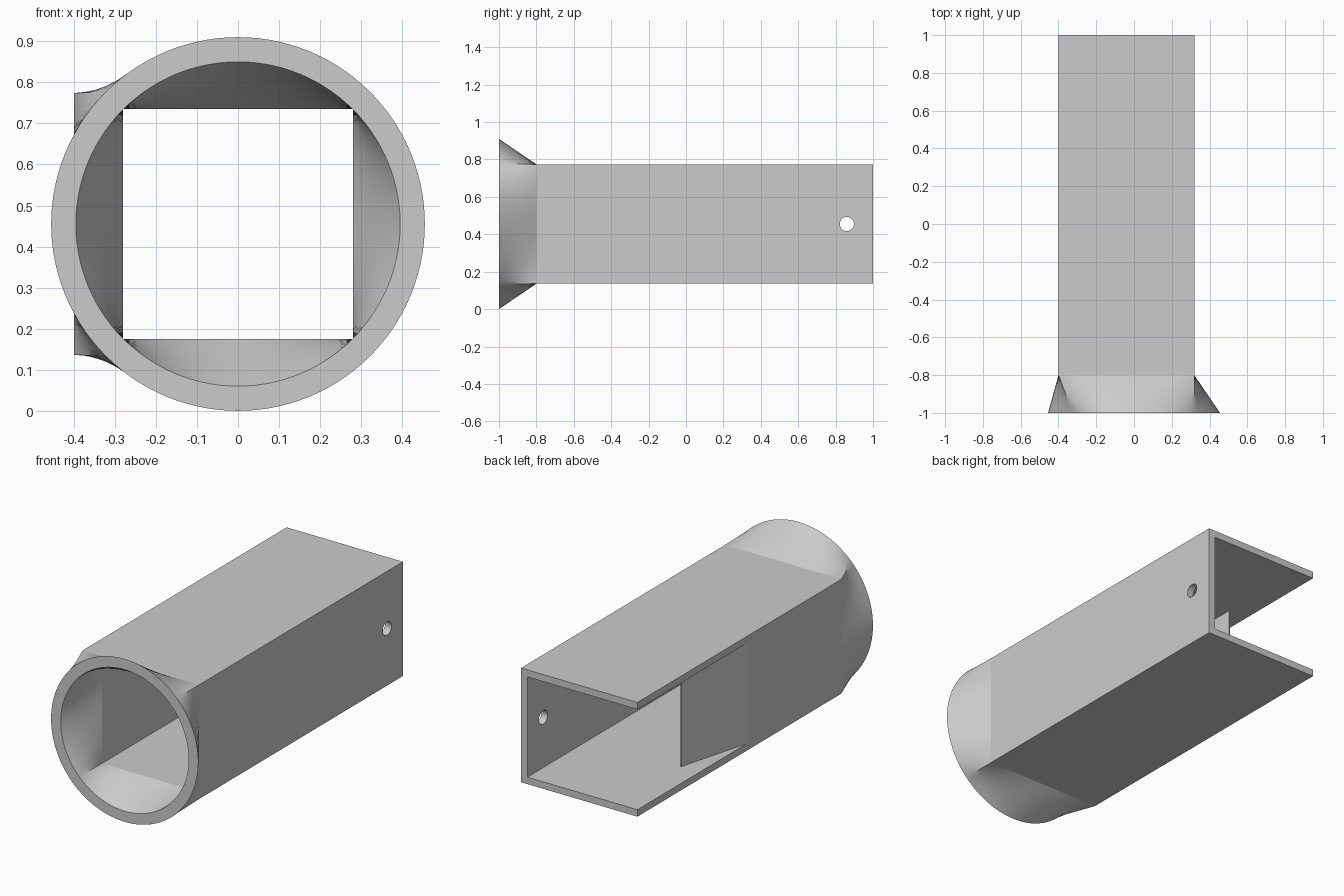
import bpy, bmesh, math

cube = bpy.data.objects.get("Cube")
if cube:
    bpy.data.objects.remove(cube, do_unlink=True)

MID = 0.455                      # height of the tube axis
R_OUT, R_IN = 0.455, 0.395       # round mouth
H_OUT, H_IN = 0.319, 0.28        # half sizes of the square section
LEFT = -0.40                     # open side of the channel
Y0, Y1, Y2 = -1.0, -0.8, 1.0
PER_SIDE, STEPS = 28, 8

grey = bpy.data.materials.new("light grey")
grey.use_nodes = True
colour = (0.6, 0.6, 0.6, 1)
grey.diffuse_color = colour
grey.node_tree.nodes["Principled BSDF"].inputs["Base Color"].default_value = colour


def finish(bm, name, smooth=False):
    bmesh.ops.recalc_face_normals(bm, faces=bm.faces)
    mesh = bpy.data.meshes.new(name)
    bm.to_mesh(mesh)
    bm.free()
    mesh.materials.append(grey)
    obj = bpy.data.objects.new(name, mesh)
    bpy.context.collection.objects.link(obj)
    bpy.ops.object.select_all(action='DESELECT')
    obj.select_set(True)
    bpy.context.view_layer.objects.active = obj
    if smooth:
        bpy.ops.object.shade_smooth_by_angle(angle=math.radians(30))
    return obj


def prism(name, outline, offset, smooth=False):
    bm = bmesh.new()
    face = bm.faces.new([bm.verts.new(p) for p in outline])
    out = bmesh.ops.extrude_face_region(bm, geom=[face])
    moved = [v for v in out["geom"] if isinstance(v, bmesh.types.BMVert)]
    bmesh.ops.translate(bm, vec=offset, verts=moved)
    # the starting face is kept by the extrusion and closes the prism
    return finish(bm, name, smooth)


def loft_rings(bm, radius, x0, x1, half):
    """Ruled rings from a circle at the mouth to a rectangle at the body."""
    corners = [(x1, -half), (x1, half), (x0, half), (x0, -half)]
    pairs = []
    for side in range(4):
        a, b = corners[side], corners[(side + 1) % 4]
        for i in range(PER_SIDE):
            t = i / PER_SIDE
            ang = math.pi / 2 * (side + t - 0.5)
            pairs.append(((radius * math.cos(ang), radius * math.sin(ang)),
                          (a[0] + (b[0] - a[0]) * t, a[1] + (b[1] - a[1]) * t)))
    rings = []
    for s in range(STEPS + 1):
        k = s / STEPS
        rings.append([bm.verts.new((c[0] + (r[0] - c[0]) * k, Y0 + (Y1 - Y0) * k,
                                    MID + c[1] + (r[1] - c[1]) * k)) for c, r in pairs])
    return rings


def bridge(bm, a, b):
    n = len(a)
    for i in range(n):
        j = (i + 1) % n
        bm.faces.new((a[i], a[j], b[j], b[i]))


# Round to square adapter
bm = bmesh.new()
outer = loft_rings(bm, R_OUT, LEFT, H_OUT, H_OUT)
inner = loft_rings(bm, R_IN, -H_IN, H_IN, H_IN)
for rings in (outer, inner):
    for a, b in zip(rings, rings[1:]):
        bridge(bm, a, b)
bridge(bm, outer[0], inner[0])
bridge(bm, outer[-1], inner[-1])
finish(bm, "round_adapter", True)

# Channel body, open on one side
section = [(LEFT, -H_OUT), (H_OUT, -H_OUT), (H_OUT, H_OUT), (LEFT, H_OUT),
           (LEFT, H_IN), (H_IN, H_IN), (H_IN, -H_IN), (LEFT, -H_IN)]
channel = prism("channel_body", [(x, Y1, MID + z) for x, z in section], (0, Y2 - Y1, 0))

# Pin hole through the closed side wall
bpy.ops.mesh.primitive_cylinder_add(vertices=40, radius=0.038, depth=0.3,
                                    location=(0.3, 0.86, MID),
                                    rotation=(0, math.pi / 2, 0))
cutter = bpy.context.object
cutter.name = "hole_cutter"
cutter.hide_render = True
cutter.data.materials.append(grey)
cut = channel.modifiers.new("pin_hole", 'BOOLEAN')
cut.operation = 'DIFFERENCE'
cut.solver = 'EXACT'
cut.object = cutter
bpy.ops.object.select_all(action='DESELECT')
channel.select_set(True)
bpy.context.view_layer.objects.active = channel
bpy.ops.object.modifier_apply(modifier=cut.name)
bpy.data.objects.remove(cutter, do_unlink=True)
bpy.ops.object.shade_smooth_by_angle(angle=math.radians(30))

# Partial side wall tapering inward to a thin lip
plan = [(LEFT, Y1), (LEFT, 0.035), (-0.286, 0.45), (-H_IN, 0.45), (-H_IN, Y1)]
prism("tapered_side_wall", [(x, y, MID - H_IN) for x, y in plan], (0, 0, 2 * H_IN))
